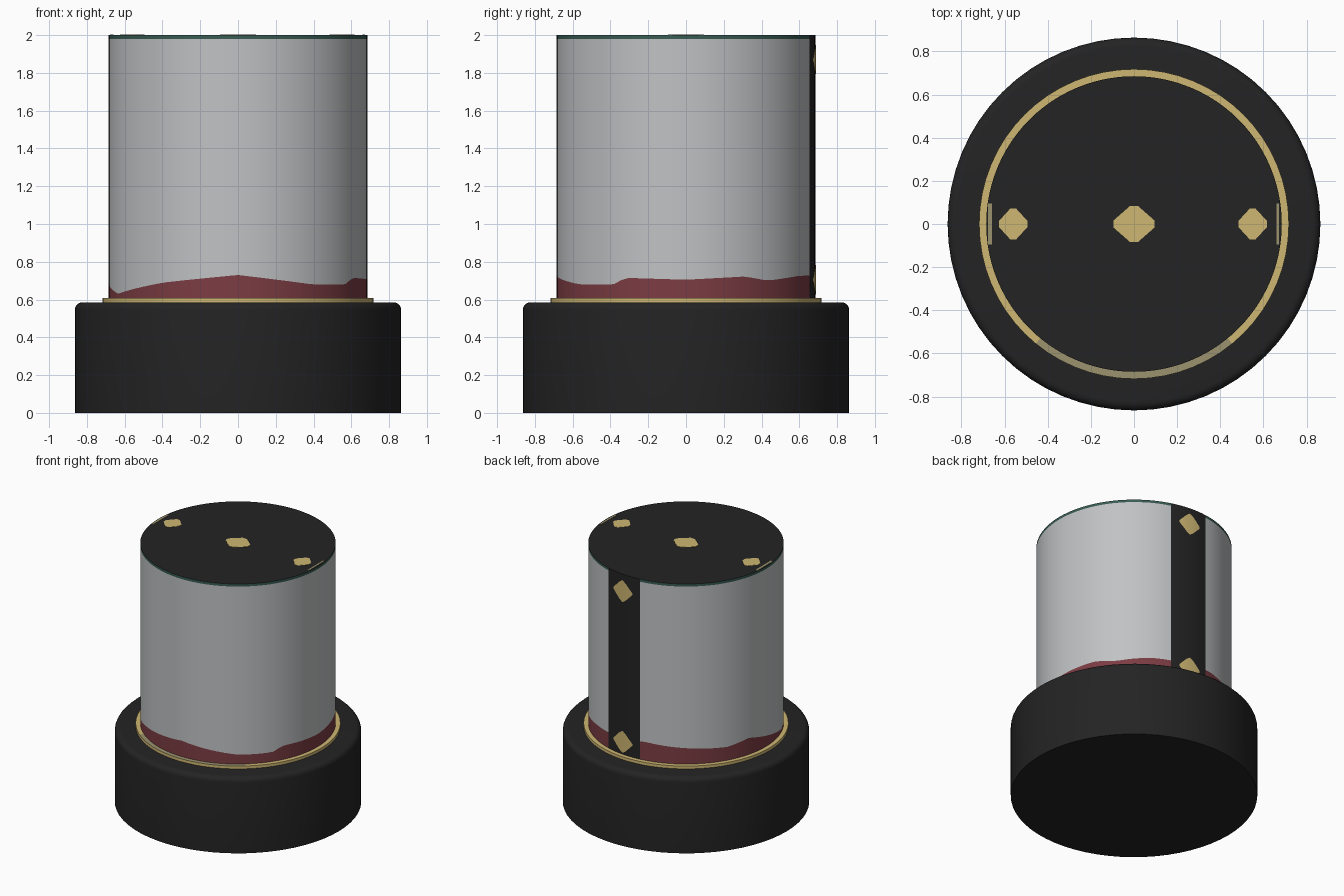
import bpy, bmesh, math

if "Cube" in bpy.data.objects:
    bpy.data.objects.remove(bpy.data.objects["Cube"])


def material(name, rgb):
    m = bpy.data.materials.new(name)
    m.diffuse_color = (*rgb, 1)
    m.use_nodes = True
    m.node_tree.nodes["Principled BSDF"].inputs["Base Color"].default_value = m.diffuse_color
    return m


BLACK = material("black", (0.017, 0.017, 0.017))
GREY = material("light_grey", (0.53, 0.54, 0.55))
RED = material("dark_red", (0.20, 0.046, 0.056))
GREEN = material("dark_green", (0.04, 0.105, 0.085))
GOLD = material("gold", (0.62, 0.47, 0.17))
KHAKI = material("khaki", (0.33, 0.29, 0.155))


def finish(name, bm, mats, smooth=True):
    bmesh.ops.recalc_face_normals(bm, faces=bm.faces)
    me = bpy.data.meshes.new(name)
    bm.to_mesh(me)
    bm.free()
    for m in mats:
        me.materials.append(m)
    ob = bpy.data.objects.new(name, me)
    bpy.context.collection.objects.link(ob)
    if smooth:
        bpy.ops.object.select_all(action='DESELECT')
        ob.select_set(True)
        bpy.context.view_layer.objects.active = ob
        bpy.ops.object.shade_smooth_by_angle(angle=math.radians(35))
    return ob


def lathe(name, profile, mats, angles, closed=False, caps=False, rule=None):
    """Sweep rows around z; profile entries are (radius, z) with z a number or a function of angle."""
    bm = bmesh.new()
    rows = []
    for r, z in profile:
        rows.append([bm.verts.new((r * math.cos(a), r * math.sin(a), z(a) if callable(z) else z))
                     for a in angles])
    n = len(angles)
    pairs = list(zip(rows, rows[1:])) + ([(rows[-1], rows[0])] if closed else [])
    for k, (lo, hi) in enumerate(pairs):
        for i in range(n):
            j = (i + 1) % n
            f = bm.faces.new((lo[i], lo[j], hi[j], hi[i]))
            if rule:
                mid = angles[i] + ((angles[j] - angles[i]) % math.tau) / 2
                f.material_index = rule(k, mid)
    if caps:
        bm.faces.new(rows[0])
        bm.faces.new(rows[-1])
    return finish(name, bm, mats)


def circle(n):
    return [math.tau * i / n for i in range(n)]


# Base with a rounded top edge
rim = [(0.825 + 0.039 * math.cos(t), 0.546 + 0.039 * math.sin(t))
       for t in (math.radians(18 * i) for i in range(6))]
lathe("base", [(0.864, 0.0)] + rim, [BLACK], circle(64), caps=True)

# Collar ring, duller along the front of its top face
lathe("collar_ring", [(0.675, 0.57), (0.718, 0.57), (0.718, 0.607), (0.675, 0.607)],
      [GOLD, KHAKI], circle(64), closed=True,
      rule=lambda k, a: int(k == 2 and math.radians(228) < a % math.tau < math.radians(312)))

# Wavy upper edge of the red band: (degrees, height)
WAVE = [(0, 0.705), (27, 0.722), (39, 0.70), (60, 0.725), (83, 0.73), (100, 0.75),
        (150, 0.71), (165, 0.735), (180, 0.69), (202, 0.63), (235, 0.69), (270, 0.73),
        (305, 0.68), (326, 0.68), (332, 0.715), (360, 0.705)]


def wave(a):
    d = math.degrees(a) % 360
    for (d0, z0), (d1, z1) in zip(WAVE, WAVE[1:]):
        if d0 <= d <= d1:
            return z0 + (z1 - z0) * (d - d0) / (d1 - d0)


# Body wall: red foot, grey middle, green lip, and a black strip down the back
R, TOP = 0.685, 2.0
S0, S1 = math.radians(72.4), math.radians(97)
MID = (S0 + S1) / 2
wall_angles = sorted([a for a in circle(96) if min(abs(a - S0), abs(a - S1)) > 0.025] + [S0, S1])
lathe("body", [(R, 0.58), (R, wave), (R, 1.98), (R, TOP)], [RED, GREY, GREEN, BLACK],
      wall_angles, rule=lambda k, a: 3 if S0 < a < S1 else k)


# Black top plate
bm = bmesh.new()
bm.faces.new([bm.verts.new((R * math.cos(a), R * math.sin(a), TOP)) for a in wall_angles])
finish("top_plate", bm, [BLACK], smooth=False)


# Diamonds on the strip, wrapped to the curved wall
def strip_diamond(name, z, half_angle=0.135, half_h=0.095):
    bm = bmesh.new()
    steps = 6
    cols = []
    for i in range(steps + 1):
        t = -0.94 + 1.88 * i / steps
        a, h = MID + t * half_angle, half_h * min(1 - abs(t), 0.9)
        x, y = (R + 0.004) * math.cos(a), (R + 0.004) * math.sin(a)
        cols.append([bm.verts.new((x, y, z - h)), bm.verts.new((x, y, z + h))])
    for c, d in zip(cols, cols[1:]):
        f = bm.faces.new((c[0], d[0], d[1], c[1]))
    finish(name, bm, [GOLD])


strip_diamond("strip_diamond_upper", 1.87)
strip_diamond("strip_diamond_lower", 0.705)


# Flat plates painted on the top
def top_mark(name, points, mat):
    bm = bmesh.new()
    f = bm.faces.new([bm.verts.new((x, y, TOP - 0.001)) for x, y in points])
    ext = bmesh.ops.extrude_face_region(bm, geom=[f])
    up = [v for v in ext["geom"] if isinstance(v, bmesh.types.BMVert)]
    bmesh.ops.translate(bm, verts=up, vec=(0, 0, 0.003))
    finish(name, bm, [mat], smooth=False)


def diamond(cx, w, h):
    c = 0.2  # clipped tips
    pts = []
    for sx, sy, flip in ((1, 1, 0), (-1, 1, 1), (-1, -1, 0), (1, -1, 1)):
        p = [(cx + sx * w, sy * h * c), (cx + sx * w * c, sy * h)]
        pts += p[::-1] if flip else p
    return pts


top_mark("top_diamond_centre", diamond(0, 0.095, 0.083), GOLD)
for side, x in (("left", -0.56), ("right", 0.55)):
    top_mark("top_diamond_" + side, diamond(x, 0.066, 0.072), GOLD)


# Slim bars at the two ends of the top
def bar(x0, x1, h):
    return [(x0, -h), (x1, -h), (x1, h), (x0, h)]


top_mark("top_bar_left", bar(-0.677, -0.659, 0.095), KHAKI)
top_mark("top_bar_right", bar(0.66, 0.673, 0.095), KHAKI)
